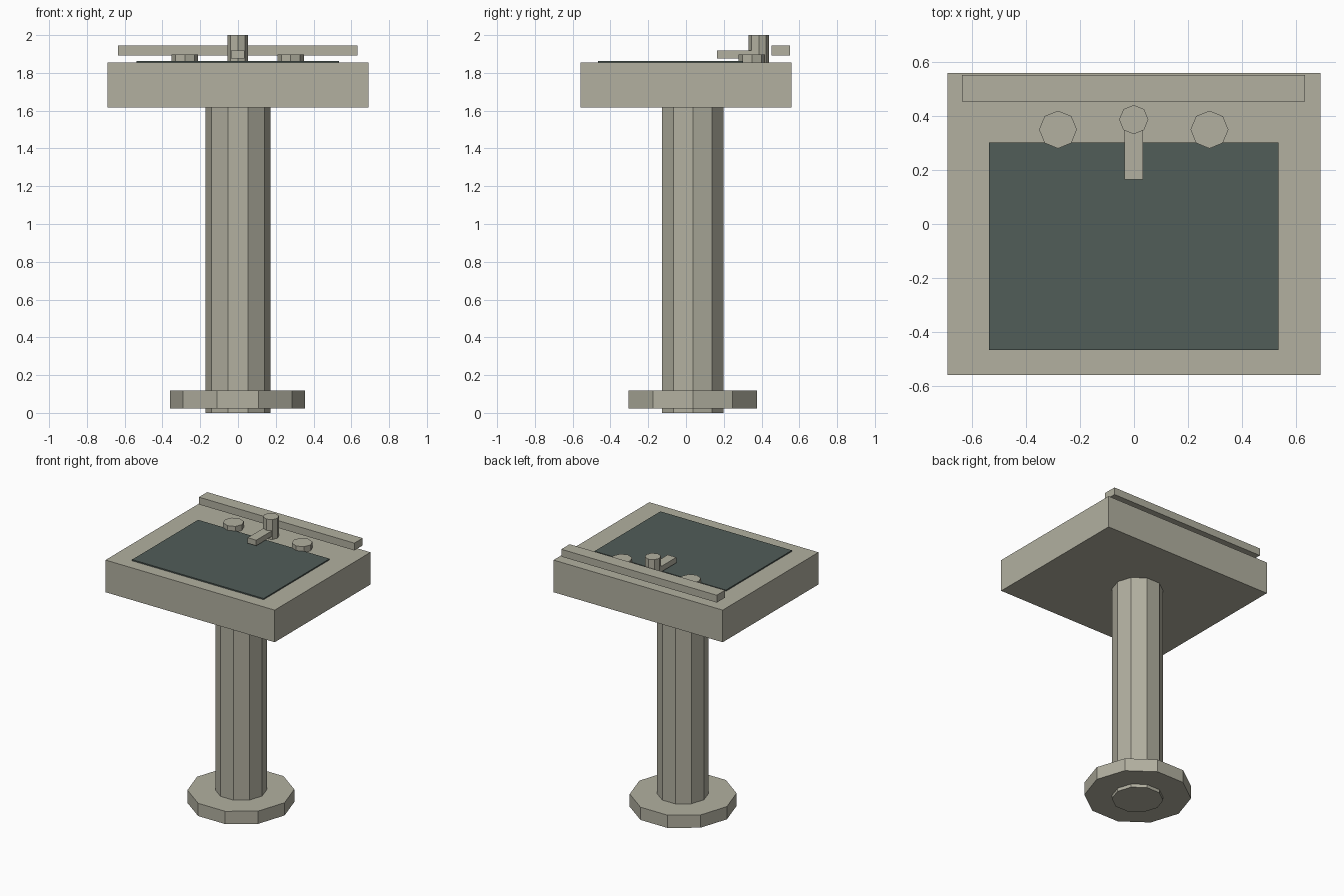
import bpy
import math

if "Cube" in bpy.data.objects:
    bpy.data.objects.remove(bpy.data.objects["Cube"])


def material(name, rgb):
    m = bpy.data.materials.new(name)
    m.diffuse_color = (*rgb, 1.0)
    m.use_nodes = True
    m.node_tree.nodes["Principled BSDF"].inputs["Base Color"].default_value = m.diffuse_color
    return m


STONE = material("warm grey stone", (0.445, 0.434, 0.352))
WATER = material("dark teal basin", (0.082, 0.109, 0.098))


def finish(name, mat):
    ob = bpy.context.object
    ob.name = name
    ob.data.materials.append(mat)
    return ob


def box(name, x, y, z, mat=STONE):
    """Box from (min, max) ranges on each axis."""
    ranges = (x, y, z)
    bpy.ops.mesh.primitive_cube_add(size=1, location=[(a + b) / 2 for a, b in ranges])
    ob = finish(name, mat)
    for v in ob.data.vertices:
        v.co = [c * (b - a) for c, (a, b) in zip(v.co, ranges)]
    return ob


def prism(name, sides, radius, x, y, z, mat=STONE):
    """Upright prism with a corner on the +x axis."""
    bpy.ops.mesh.primitive_cylinder_add(vertices=sides, radius=radius, depth=z[1] - z[0],
                                        location=(x, y, (z[0] + z[1]) / 2))
    ob = finish(name, mat)
    for v in ob.data.vertices:  # default first corner is on +y
        v.co.x, v.co.y = v.co.y, -v.co.x
    return ob


TOP = 1.854

# Pedestal: ten-sided column with a flange just above the floor
prism("column", 10, 0.172, 0, 0.036, (0, 1.63))
prism("foot_flange", 10, 0.357, -0.002, 0.036, (0.024, 0.118))

# Sink slab and dark basin panel
box("sink_slab", (-0.69, 0.69), (-0.558, 0.558), (1.617, TOP))
box("basin_panel", (-0.537, 0.535), (-0.466, 0.302), (TOP - 0.001, 1.863), WATER)

# Raised rail along the back
box("back_rail", (-0.636, 0.632), (0.453, 0.55), (1.892, 1.946))

# Tap handles, tap post and spout
for side, x in (("left", -0.281), ("right", 0.279)):
    prism(side + "_tap_handle", 8, 0.07, x, 0.349, (TOP, 1.897))
prism("tap_post", 8, 0.054, -0.001, 0.386, (TOP, 2.0))
box("spout", (-0.036, 0.034), (0.164, 0.38), (1.877, 1.918))
